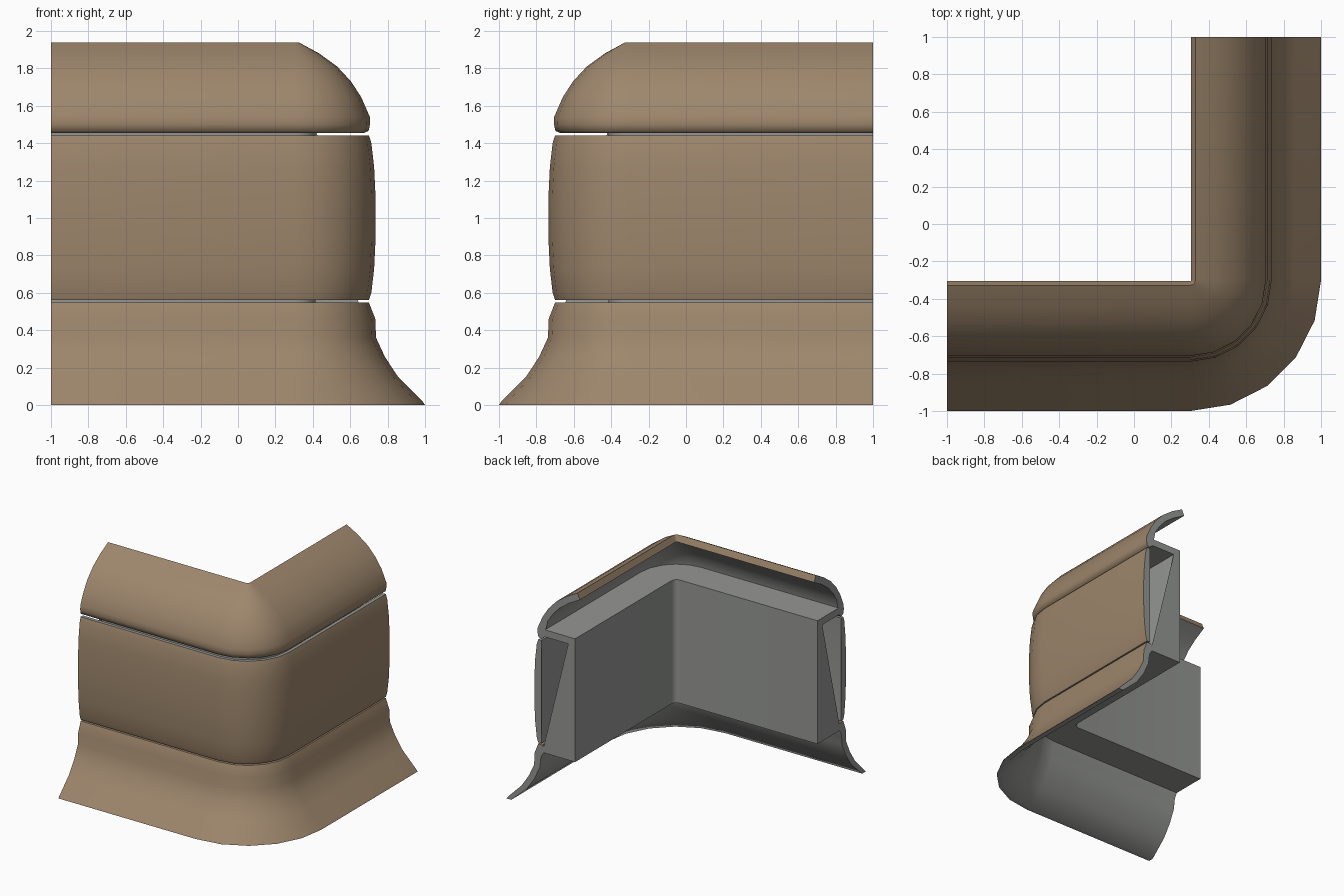
import bpy, bmesh, math

if "Cube" in bpy.data.objects:
    bpy.data.objects.remove(bpy.data.objects["Cube"])


def material(name, rgb):
    m = bpy.data.materials.new(name)
    m.diffuse_color = (*rgb, 1)
    m.use_nodes = True
    m.node_tree.nodes["Principled BSDF"].inputs["Base Color"].default_value = m.diffuse_color
    return m


BROWN = material("tan_brown", (0.34, 0.24, 0.15))
GREY = material("mid_grey", (0.30, 0.31, 0.295))
CORNER = 0.3      # the inner corner sits at (0.3, -0.3)
STEPS = 5         # segments around the outside corner


def ring(d, z):
    """Positions of one profile point along the L-shaped run."""
    pts = [(-1, -CORNER - d, z)]
    for i in range(STEPS + 1):
        a = math.radians(90 * i / STEPS)
        pts.append((CORNER + d * math.sin(a), -CORNER - d * math.cos(a), z))
    pts.append((CORNER + d, 1, z))
    return pts


def sweep(name, outer, inner):
    """Sweep a closed profile; outer edges are brown, inner edges and ends grey."""
    profile = outer + inner
    bm = bmesh.new()
    rows = [[bm.verts.new(p) for p in ring(*q)] for q in profile]
    n = len(rows)
    for i in range(n):
        a, b = rows[i], rows[(i + 1) % n]
        for j in range(len(a) - 1):
            f = bm.faces.new((a[j], b[j], b[j + 1], a[j + 1]))
            f.material_index = 0 if i < len(outer) - 1 else 1
    for j in (0, -1):
        cap = bm.faces.new([r[j] for r in rows])
        cap.material_index = 1
        bmesh.ops.triangulate(bm, faces=[cap])
    bmesh.ops.recalc_face_normals(bm, faces=bm.faces[:])
    me = bpy.data.meshes.new(name)
    bm.to_mesh(me)
    bm.free()
    me.materials.append(BROWN)
    me.materials.append(GREY)
    ob = bpy.data.objects.new(name, me)
    bpy.context.collection.objects.link(ob)
    bpy.ops.object.select_all(action='DESELECT')
    ob.select_set(True)
    bpy.context.view_layer.objects.active = ob
    bpy.ops.object.shade_smooth_by_angle(angle=math.radians(58))
    return ob


# curved top cap: (distance from the inner corner, height)
sweep("top_cap",
      [(0.005, 1.885), (0.028, 1.937), (0.133, 1.88), (0.23, 1.81), (0.304, 1.73),
       (0.358, 1.647), (0.405, 1.54), (0.406, 1.50), (0.398, 1.465), (0.37, 1.453)],
      [(0.34, 1.48), (0.335, 1.54), (0.31, 1.62), (0.26, 1.695), (0.195, 1.765),
       (0.105, 1.83)])

# channel behind the panel: back wall with two flanges
sweep("back_channel", [(0.36, 1.48)],
      [(0.115, 1.48), (0.115, 0.54), (0.36, 0.54), (0.36, 0.485),
       (0.05, 0.485), (0.05, 1.54), (0.36, 1.54)])

# slightly bowed middle panel
half = [(0.40, 0.44), (0.413, 0.40), (0.428, 0.27), (0.436, 0.10)]
sweep("middle_panel",
      [(d, 1 + h) for d, h in half] + [(d, 1 - h) for d, h in reversed(half)],
      [(0.37, 0.56), (0.38, 0.75), (0.38, 1.25), (0.37, 1.44)])

# flared skirt
sweep("flared_skirt",
      [(0.36, 0.548), (0.40, 0.548), (0.434, 0.46), (0.438, 0.36), (0.486, 0.256),
       (0.556, 0.15), (0.69, 0.015), (0.70, 0.0)],
      [(0.655, 0.0), (0.51, 0.13), (0.435, 0.24), (0.385, 0.35), (0.375, 0.44),
       (0.345, 0.49)])
